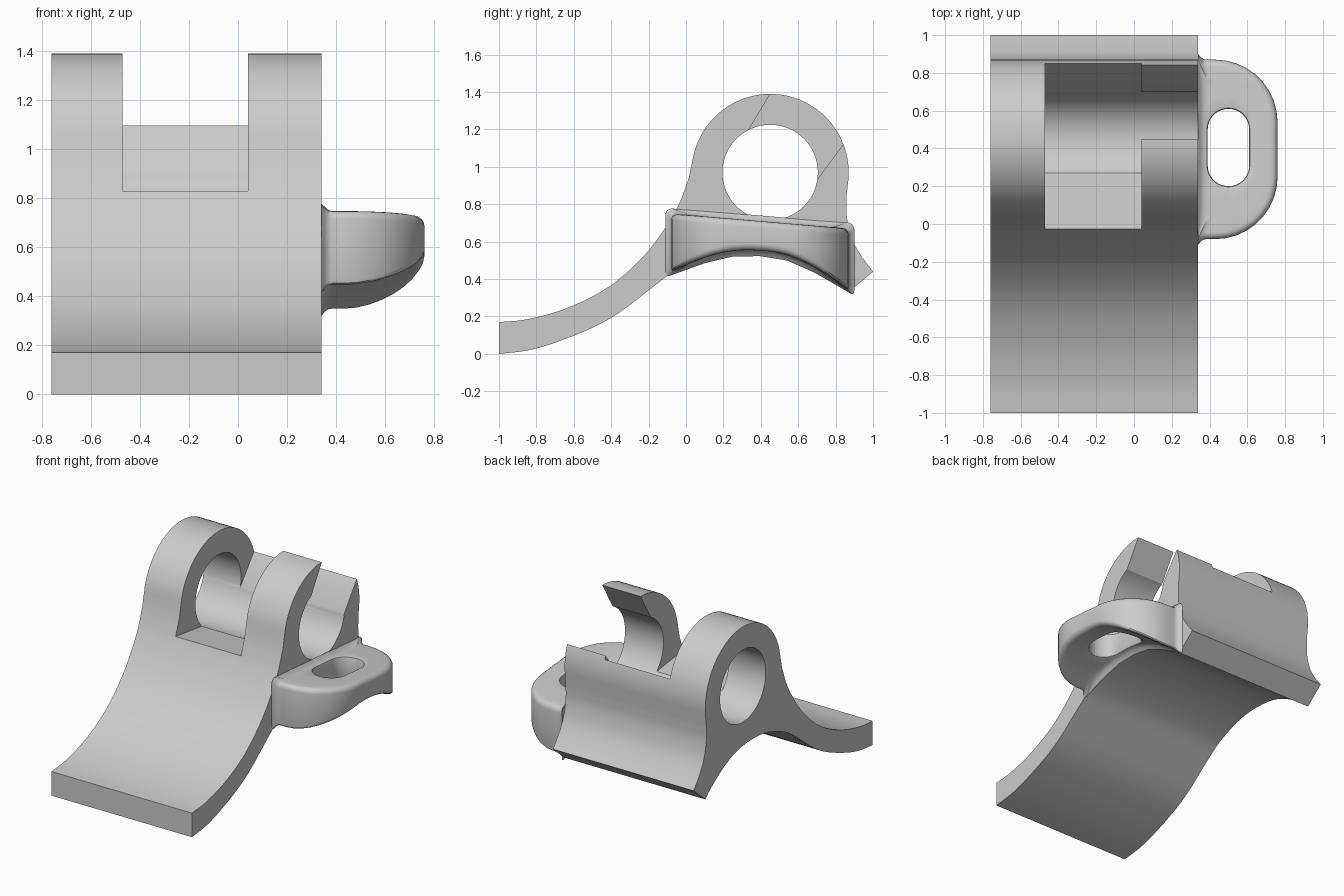
import bpy, bmesh
from math import sin, cos, pi, radians
from mathutils import Vector

if "Cube" in bpy.data.objects:
    bpy.data.objects.remove(bpy.data.objects["Cube"])


def smooth(pts, n=4):
    """Catmull-Rom sampling of a 2D point list."""
    p = [Vector(q) for q in pts]
    p = [2 * p[0] - p[1]] + p + [2 * p[-1] - p[-2]]
    out = []
    for a, b, c, d in zip(p, p[1:], p[2:], p[3:]):
        for i in range(n):
            t = i / n
            out.append(0.5 * (2 * b + (c - a) * t + (2 * a - 5 * b + 4 * c - d) * t ** 2
                              + (3 * b - a - 3 * c + d) * t ** 3))
    return out + [p[-2]]


def make(name, bm):
    bmesh.ops.recalc_face_normals(bm, faces=bm.faces)
    me = bpy.data.meshes.new(name)
    bm.to_mesh(me)
    bm.free()
    ob = bpy.data.objects.new(name, me)
    bpy.context.collection.objects.link(ob)
    return ob


def prism(name, pts, x0, x1):
    """Extrude a (y, z) outline along x."""
    bm = bmesh.new()
    f = bm.faces.new([bm.verts.new((x0, p[0], p[1])) for p in pts])
    r = bmesh.ops.extrude_face_region(bm, geom=[f])
    bmesh.ops.translate(bm, vec=(x1 - x0, 0, 0),
                        verts=[v for v in r["geom"] if isinstance(v, bmesh.types.BMVert)])
    return make(name, bm)


def arc(r, a0, a1, n):
    return [Vector((0.45 + r * cos(radians(a0 + (a1 - a0) * i / n)),
                    0.97 + r * sin(radians(a0 + (a1 - a0) * i / n)))) for i in range(n + 1)]


def activate(ob):
    bpy.ops.object.select_all(action='DESELECT')
    ob.select_set(True)
    bpy.context.view_layer.objects.active = ob


def cut(ob, cutter):
    cutter.hide_render = True
    m = ob.modifiers.new("cut", 'BOOLEAN')
    m.operation, m.solver, m.object = 'DIFFERENCE', 'EXACT', cutter
    activate(ob)
    bpy.ops.object.modifier_apply(modifier=m.name)
    bpy.data.objects.remove(cutter)


# Body: curved tongue, arched foot and round knuckle in one profile
front = smooth([(-1, .17), (-.85, .185), (-.65, .24), (-.45, .335), (-.3, .45), (-.17, .59),
                (-.05, .775), (.015, .94)])
back = smooth([(.858, .84), (.86, .73), (.89, .61), (.94, .52), (1, .44)])
under = smooth([(.87, .33), (.8, .39), (.65, .485), (.5, .54), (.33, .555), (.2, .543), (.1, .515),
                (0, .475), (-.08, .43), (-.2, .34), (-.35, .225), (-.5, .14), (-.7, .06),
                (-.85, .018), (-1, 0)])
body = prism("hinge_body", front + arc(.42, 170, -5, 36) + back + under, -.76, .34)

# Bore, centre slot, and the opening in the right knuckle
cut(body, prism("bore_cutter", arc(.255, 0, 360, 64)[:-1], -1, 1))
cut(body, prism("slot_cutter", [(-.5, .89), (-.03, .83), (.27, .79), (.45, .8), (.64, .83),
                                (.853, 1.1), (1, 1.287), (1, 1.6), (-.5, 1.6)], -.47, .04))
cut(body, prism("opening_cutter", [(.45, .97), (.66, .876), (.70, .93), (.84, 1.12), (1, 1.337),
                                   (1, 1.6), (.576, 1.6), (.45, 1.39), (.333, 1.195)], .03, .5))


# Side lug: rounded loop with a long hole, arched underneath
def rounded_box(x0, x1, y0, y1, rl, rr, k=9, m=6):
    pts = []
    for cx, cy, r, a in ((x1 - rr, y0 + rr, rr, -90), (x1 - rr, y1 - rr, rr, 0),
                         (x0 + rl, y1 - rl, rl, 90), (x0 + rl, y0 + rl, rl, 180)):
        pts.append([Vector((cx + r * cos(radians(a + 90 * i / k)),
                            cy + r * sin(radians(a + 90 * i / k)))) for i in range(k + 1)])
    loop = []
    for a, b in zip(pts, pts[1:] + pts[:1]):
        loop += a + [a[-1].lerp(b[0], i / m) for i in range(1, m)]
    return loop


def outer(d):
    return rounded_box(.338, .76 - d, -.08 + d, .87 - d, .002, .33 - d)


def inner(d):
    return rounded_box(.39 - d, .61 + d, .2 - d, .61 + d, .11 + d, .11 + d)


def top_z(y):
    return .75 - .08 * (y + .08) / .95


def under_z(y):
    for a, b in zip(under, under[1:]):
        if b.x <= y <= a.x:
            return a.y + (b.y - a.y) * (y - a.x) / (b.x - a.x)
    return .33


F, H = .035, .012      # outer and hole edge rounding
half = [(inner(0), H), (inner(H * .3), H * .3)]
i_loop, o_loop = inner(H), outer(F)
half += [([a.lerp(b, t / 4) for a, b in zip(i_loop, o_loop)], 0) for t in range(5)]
half += [(outer(F * (1 - sin(pi * i / 8))), F * (1 - cos(pi * i / 8))) for i in range(1, 5)]

bm = bmesh.new()
rings = []
for side, seq in ((1, half), (-1, half[::-1])):
    for loop, drop in seq:
        ring = []
        for p in loop:
            flare = .03 * min(1, max(0, (.38 - p.x) / .04)) ** 2   # fillet at the wall
            z = top_z(p.y) - drop + flare if side > 0 else under_z(p.y) + drop - flare
            y = p.y + (flare if p.y > .8 else -flare if p.y < -.02 else 0)
            ring.append(bm.verts.new((p.x, y, z)))
        rings.append(ring)
for a, b in zip(rings, rings[1:] + rings[:1]):
    for i in range(len(a)):
        j = (i + 1) % len(a)
        bm.faces.new((a[i], a[j], b[j], b[i]))
lug = make("side_lug", bm)

for ob in (body, lug):
    activate(ob)
    bpy.ops.object.shade_smooth_by_angle(angle=radians(30))
